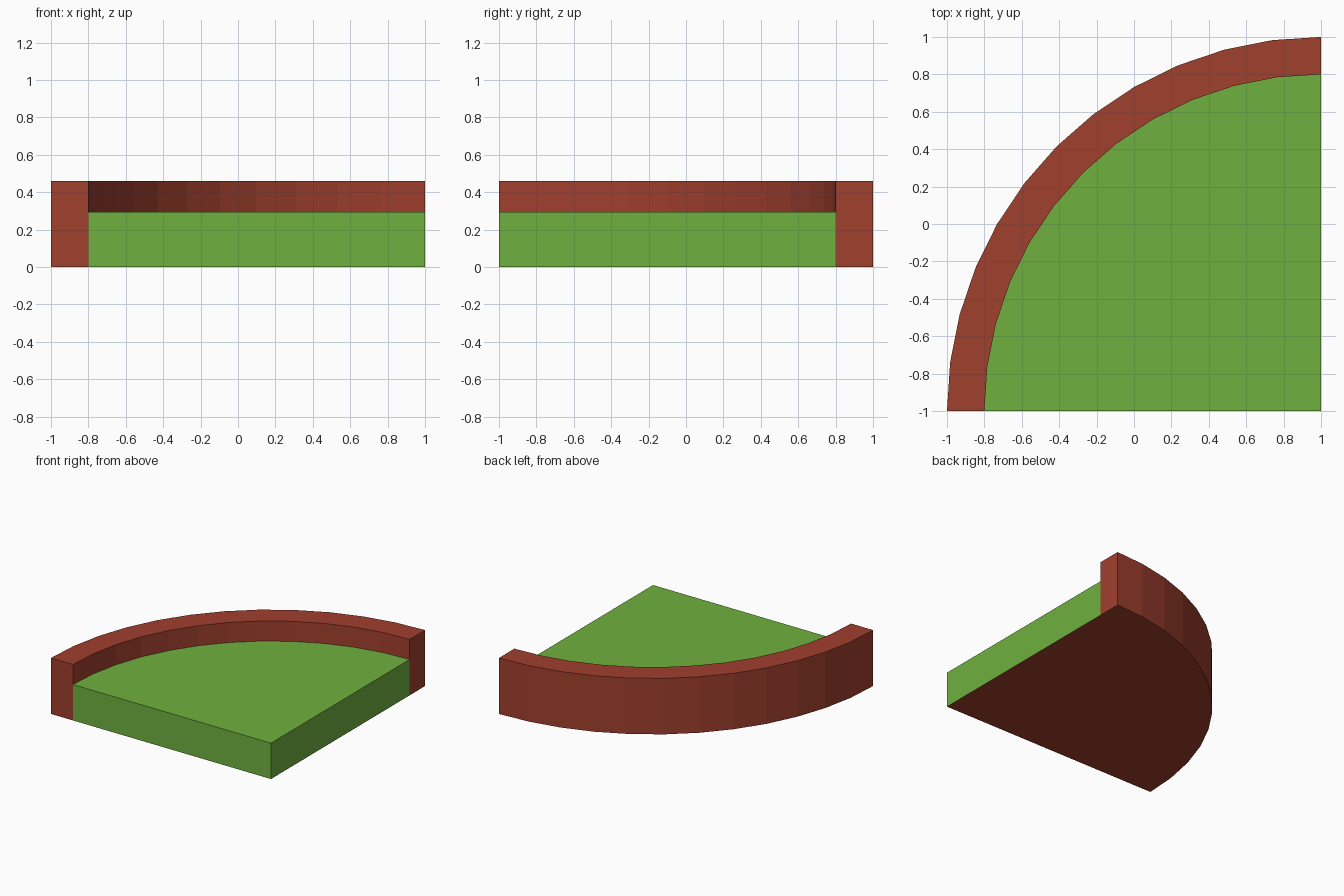
import bpy
from math import cos, sin, radians

if "Cube" in bpy.data.objects:
    bpy.data.objects.remove(bpy.data.objects["Cube"])

SEGS = 12
CX, CY = 1.0, -1.0
R_OUT, R_IN = 2.0, 1.8
H_KERB, H_GRASS = 0.46, 0.295


def arc(r, z):
    """Quarter arc about the corner, from the back end to the left end."""
    angles = [radians(90 + 90 * i / SEGS) for i in range(SEGS + 1)]
    return [(CX + r * cos(a), CY + r * sin(a), z) for a in angles]


def strip(a, b):
    """Quads between two rows of points."""
    return [(a[i], a[i + 1], b[i + 1], b[i]) for i in range(len(a) - 1)]


def make_part(name, polys, color):
    index = {}
    faces = [[index.setdefault(p, len(index)) for p in poly] for poly in polys]
    mesh = bpy.data.meshes.new(name)
    mesh.from_pydata(list(index), [], faces)
    mat = bpy.data.materials.new(name + "_colour")
    mat.diffuse_color = (*color, 1)
    mat.use_nodes = True
    mat.node_tree.nodes["Principled BSDF"].inputs["Base Color"].default_value = mat.diffuse_color
    mesh.materials.append(mat)
    obj = bpy.data.objects.new(name, mesh)
    bpy.context.collection.objects.link(obj)
    return obj


out_b, out_t = arc(R_OUT, 0), arc(R_OUT, H_KERB)
in_b, in_g, in_t = arc(R_IN, 0), arc(R_IN, H_GRASS), arc(R_IN, H_KERB)
corner_b, corner_g = (CX, CY, 0), (CX, CY, H_GRASS)

# Curved kerb with its end caps and the underside of the whole tile
kerb = strip(out_b, out_t) + strip(out_t, in_t) + strip(in_t, in_g)
kerb.append((in_b[0], out_b[0], out_t[0], in_t[0]))
kerb.append((out_b[-1], in_b[-1], in_t[-1], out_t[-1]))
kerb.append((corner_b, *reversed(out_b)))
make_part("kerb", kerb, (0.35, 0.05, 0.027))

# Grass surface with its two straight sides
grass = [
    (corner_g, *in_g),
    (corner_b, in_b[0], in_g[0], corner_g),
    (in_b[-1], corner_b, corner_g, in_g[-1]),
]
make_part("grass", grass, (0.162, 0.434, 0.05))
